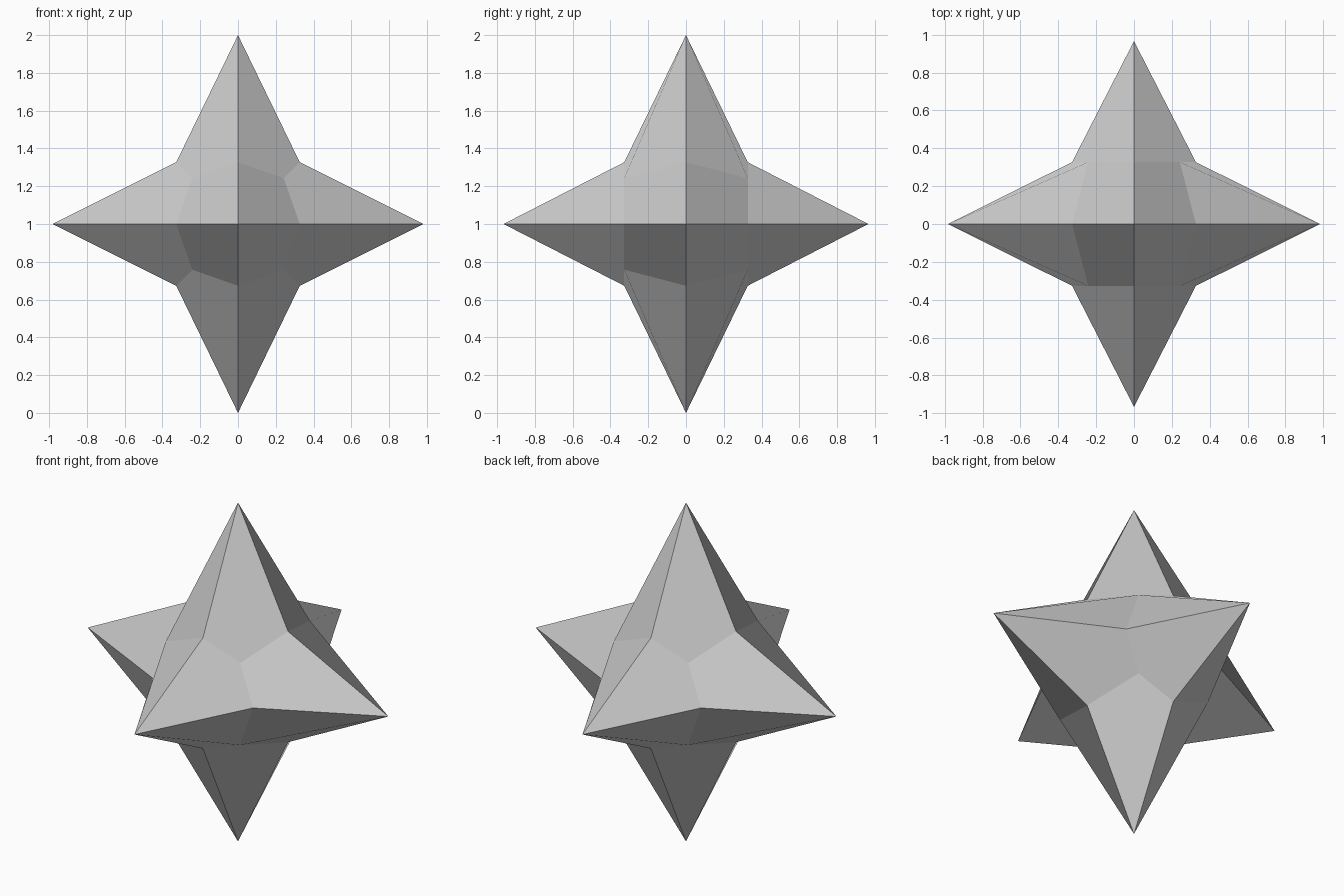
import bpy, bmesh
from itertools import product

if "Cube" in bpy.data.objects:
    bpy.data.objects.remove(bpy.data.objects["Cube"])

# One octant of the star: three spike tips, three notches between them, one shared corner
TIPS = [(0.982, 0, 0), (0, 0.966, 0), (0, 0, 1.0)]
NOTCHES = [(0, 0.327, 0.327), (0.327, 0, 0.327), (0.327, 0.327, 0)]  # each opposite the same-index tip
CORNER = (0.242, 0.327, 0.242)

bm = bmesh.new()
verts = {}


def vert(p, signs):
    key = tuple(round(a * s, 4) + 0.0 for a, s in zip(p, signs))
    if key not in verts:
        verts[key] = bm.verts.new((key[0], key[1], key[2] + 1.0))
    return verts[key]


# Mirror the three kite faces of the octant into all eight octants
for signs in product((1, -1), repeat=3):
    flip = signs[0] * signs[1] * signs[2] < 0
    for i in range(3):
        before, after = NOTCHES[(i + 2) % 3], NOTCHES[(i + 1) % 3]
        if flip:
            before, after = after, before
        bm.faces.new([vert(p, signs) for p in (TIPS[i], before, CORNER, after)])

bm.normal_update()
# Keep the winding outward
if bm.calc_volume(signed=True) < 0:
    bmesh.ops.reverse_faces(bm, faces=bm.faces[:])

mesh = bpy.data.meshes.new("six_pointed_star")
bm.to_mesh(mesh)
bm.free()
star = bpy.data.objects.new("six_pointed_star", mesh)
bpy.context.collection.objects.link(star)
